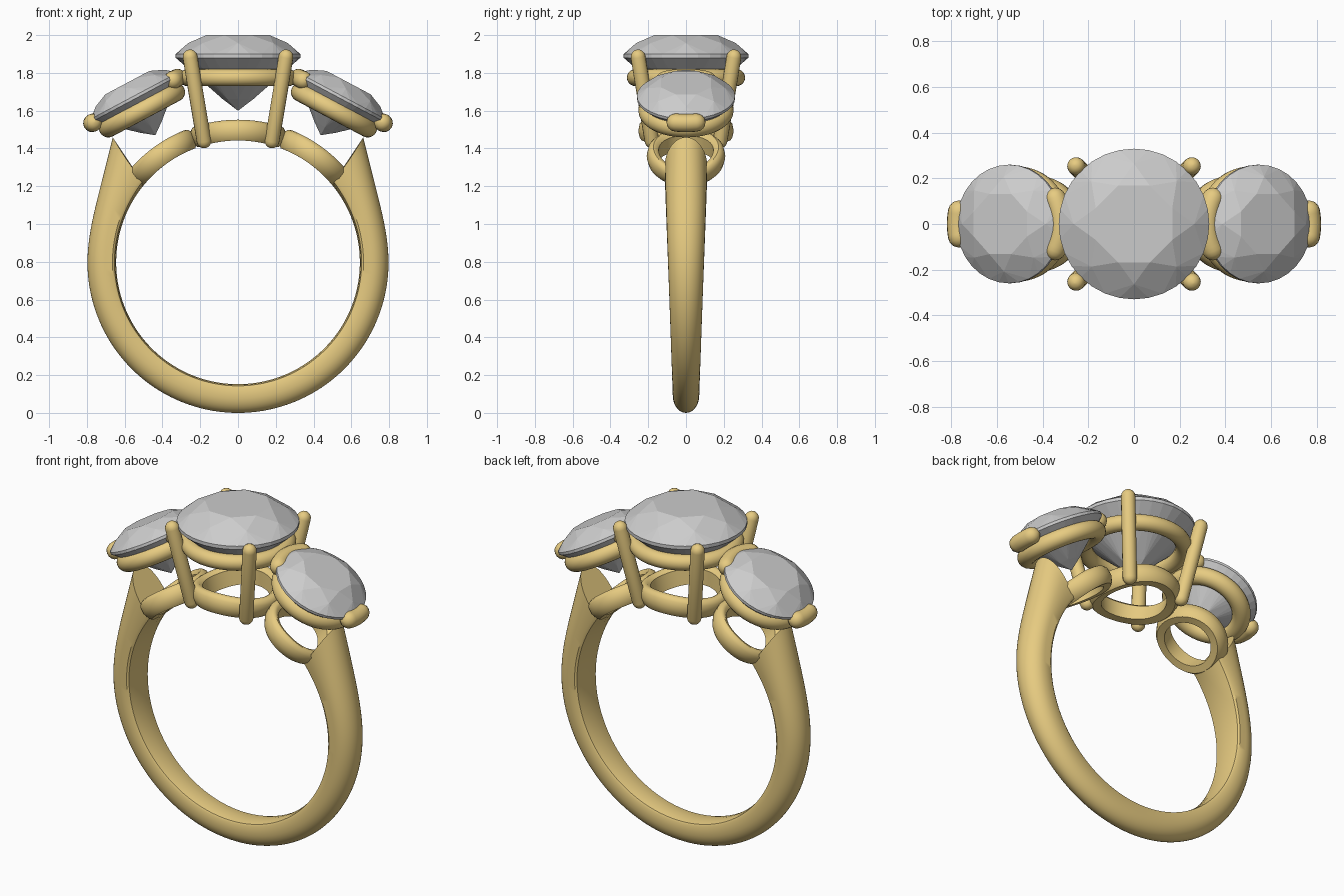
import bpy, bmesh
from math import sin, cos, pi, radians
from mathutils import Vector, Matrix

if "Cube" in bpy.data.objects:
    bpy.data.objects.remove(bpy.data.objects["Cube"])

gold = bpy.data.materials.new("gold")
gold.diffuse_color = (0.80, 0.60, 0.22, 1)
gold.use_nodes = True
gold.node_tree.nodes["Principled BSDF"].inputs["Base Color"].default_value = gold.diffuse_color
RZ, RI = 0.797, 0.645          # finger hole centre height and radius


def finish(name, bm, mat=gold, angle=35):
    bmesh.ops.recalc_face_normals(bm, faces=bm.faces)
    me = bpy.data.meshes.new(name)
    bm.to_mesh(me)
    bm.free()
    ob = bpy.data.objects.new(name, me)
    bpy.context.collection.objects.link(ob)
    if mat:
        me.materials.append(mat)
        me.polygons.foreach_set("use_smooth", [True] * len(me.polygons))
        me.set_sharp_from_angle(angle=radians(angle))
    return ob


def skin(loops, closed=False):
    """Bridge a list of equal point loops; cap the ends unless closed."""
    bm = bmesh.new()
    rows = [[bm.verts.new(p) for p in l] for l in loops]
    n, m = len(rows), len(rows[0])
    for i in range(n if closed else n - 1):
        a, b = rows[i], rows[(i + 1) % n]
        for j in range(m):
            k = (j + 1) % m
            bm.faces.new((a[j], a[k], b[k], b[j]))
    if not closed:
        bm.faces.new(rows[0])
        bm.faces.new(rows[-1])
    return bm


def lathe(name, profile, place, n=64):
    """Spin a closed (radius, height) profile; place maps local to world."""
    loops = [[place(Vector((r * cos(2 * pi * i / n), r * sin(2 * pi * i / n), h)))
              for r, h in profile] for i in range(n)]
    return finish(name, skin(loops, True))


def capsule(name, path, r, mat=Matrix(), n=16):
    """Round wire with domed ends along a path."""
    path = [Vector(p) for p in path]
    d0, d1 = (path[0] - path[1]).normalized(), (path[-1] - path[-2]).normalized()
    caps = [radians(a) for a in (86, 65, 45, 22)]
    st = [(path[0] + d0 * r * sin(a), -d0, r * cos(a)) for a in caps]
    for i, p in enumerate(path):
        t = path[min(i + 1, len(path) - 1)] - path[max(i - 1, 0)]
        st.append((p, t.normalized(), r))
    st += [(path[-1] + d1 * r * sin(a), d1, r * cos(a)) for a in reversed(caps)]
    loops = []
    for p, t, q in st:
        ref = Vector((0, 0, 1)) if abs(t.z) < 0.8 else Vector((1, 0, 0))
        u = t.cross(ref).normalized()
        v = t.cross(u)
        loops.append([mat @ (p + q * (u * cos(2 * pi * j / n) + v * sin(2 * pi * j / n)))
                      for j in range(n)])
    return finish(name, skin(loops))


def ring_pts(r, h, n, off=0.0):
    return [Vector((r * cos(2 * pi * (i + off) / n), r * sin(2 * pi * (i + off) / n), h))
            for i in range(n)]


def stone(name, R, mat):
    """Round brilliant: table, crown, girdle, pavilion as a faceted hull."""
    pts = (ring_pts(.55, .333, 8, .5) + ring_pts(.80, .205, 8) + ring_pts(1, .03, 32)
           + ring_pts(1, -.03, 32) + ring_pts(.25, -.69, 8) + [Vector((0, 0, -.88))])
    bm = bmesh.new()
    for p in pts:
        bm.verts.new(mat @ (p * R))
    bmesh.ops.convex_hull(bm, input=bm.verts)
    bmesh.ops.dissolve_limit(bm, angle_limit=radians(1), verts=bm.verts, edges=bm.edges)
    return finish(name, bm, None)


def circle(R, r, n=20):
    return [(R + r * cos(2 * pi * i / n), r * sin(2 * pi * i / n)) for i in range(n)]


def bent_ring(name, deg, R, w=0.06):
    """Lower gallery ring, wrapped onto the finger hole curve."""
    prof = [(R - w, 0), (R - .01, 0), (R, .015), (R + .008, .05), (R, .09), (R - .015, .106),
            (R - w / 2, .11), (R - w + .015, .106), (R - w, .09)]

    def wrap(p):
        a = radians(deg) - p.x / 0.70
        q = RI + p.z
        return Vector((q * cos(a), p.y, RZ + q * sin(a)))
    return lathe(name, prof, wrap)


# Shank: domed section, growing wider and thicker toward the shoulders
half = [(0, 0), (.025, .6), (.06, .92), (.13, 1)]
half += [(.4 + .6 * sin(radians(a)), cos(radians(a))) for a in range(0, 90, 10)]
section = half + [(1, 0)] + [(f, -y) for f, y in reversed(half[1:])]
loops = []
N = 112
for i in range(N + 1):
    s = 2 * i / N - 1
    e = max(0, abs(s) * 132.5 - 90) / 42.5
    thick = 0.152 + 0.14 * e ** 3
    width = 0.07 + 0.042 * (1 - cos(radians(s * 130))) / 1.64
    loop = []
    for f, y in section:
        a = radians(-90 + s * (130 + 5 * f))
        q = RI + thick * f
        loop.append(Vector((q * cos(a), y * width, RZ + q * sin(a))))
    loops.append(loop)
finish("shank", skin(loops))

# Centre setting
stone("center_stone", 0.33, Matrix.Translation((0, 0, 1.89)))
lathe("center_seat_ring", circle(0.268, 0.045), lambda p: p + Vector((0, 0, 1.775)))
bent_ring("center_gallery_ring", 90, 0.245)
for sx in (1, -1):
    for sy in (1, -1):
        capsule("center_prong", [(sx * .18, sy * .18, 1.44), (sx * .217, sy * .217, 1.66),
                                 (sx * .254, sy * .254, 1.885)], 0.039)

# Side settings, tilted outward and mirrored
for s, side in ((1, "right"), (-1, "left")):
    M = Matrix.Translation((s * .545, 0, 1.672)) @ Matrix.Rotation(s * radians(28), 4, 'Y')
    stone(side + "_stone", 0.26, M)
    lathe(side + "_seat_ring", circle(0.202, 0.05),
          lambda p: M @ (p + Vector((0, 0, -.078))))
    bent_ring(side + "_gallery_ring", 90 - s * 36, 0.20, 0.055)
    for label, sign, R, span in (("outer", s, .265, 12), ("inner", -s, .245, 27)):
        arc = [(sign * R * cos(radians(span * k / 6)), R * sin(radians(span * k / 6)), -.015)
               for k in range(-6, 7)]
        capsule(f"{side}_{label}_bar_prong", arc, 0.048, M)
